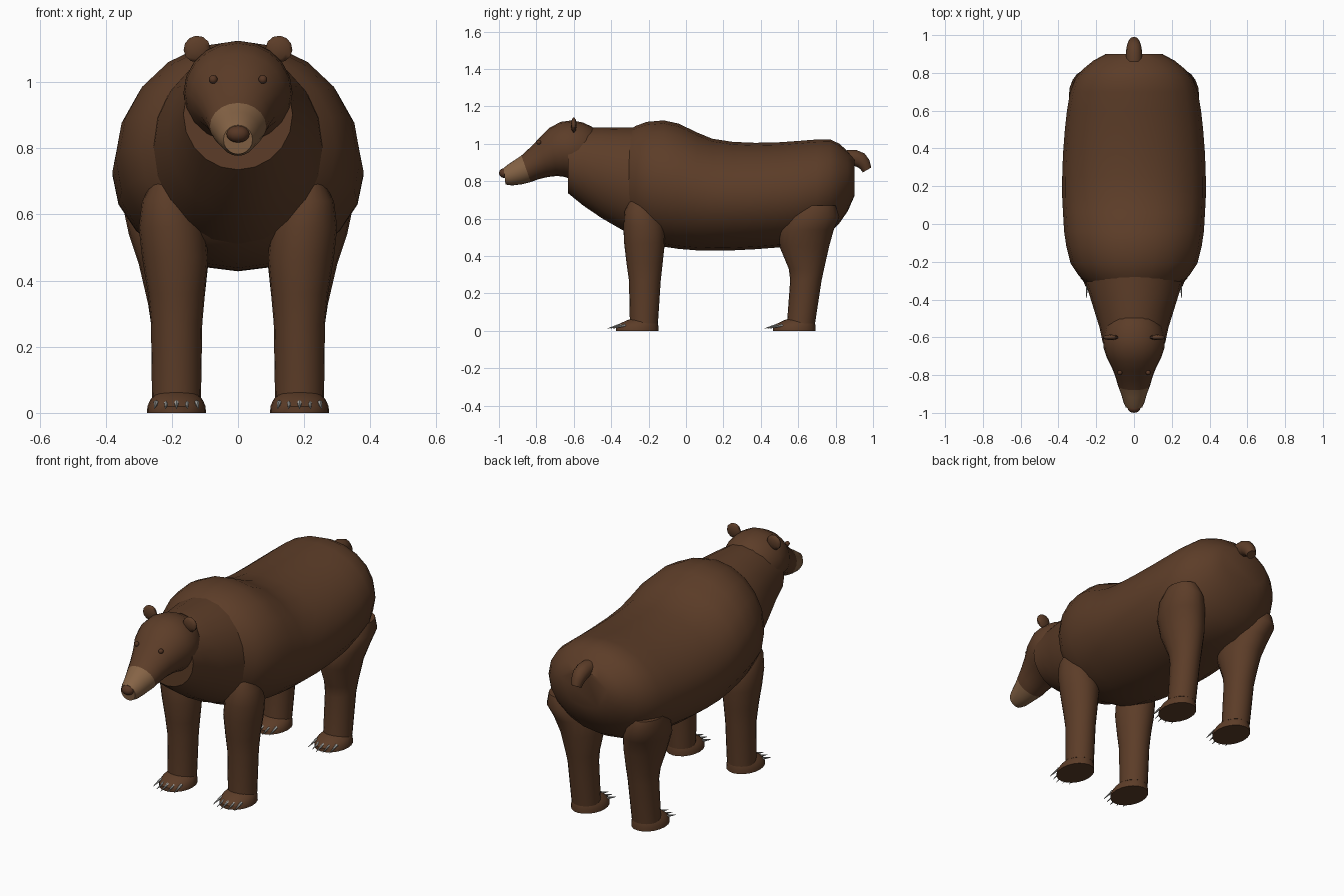
import bpy, bmesh, math
from mathutils import Vector, Matrix

cube = bpy.data.objects.get("Cube")
if cube:
    bpy.data.objects.remove(cube, do_unlink=True)


def material(name, rgb):
    m = bpy.data.materials.new(name)
    m.use_nodes = True
    m.diffuse_color = (*rgb, 1)
    m.node_tree.nodes["Principled BSDF"].inputs["Base Color"].default_value = (*rgb, 1)
    return m


BROWN = material("brown fur", (0.107, 0.046, 0.021))
TAN = material("tan muzzle", (0.235, 0.125, 0.06))
DARK = material("nose and eye brown", (0.095, 0.038, 0.018))
CLAW = material("grey claw", (0.4, 0.4, 0.38))


def finish(name, bm, mats, angle=40):
    bmesh.ops.recalc_face_normals(bm, faces=bm.faces)
    mesh = bpy.data.meshes.new(name)
    bm.to_mesh(mesh)
    bm.free()
    for m in mats:
        mesh.materials.append(m)
    ob = bpy.data.objects.new(name, mesh)
    bpy.context.collection.objects.link(ob)
    bpy.ops.object.select_all(action='DESELECT')
    ob.select_set(True)
    bpy.context.view_layer.objects.active = ob
    bpy.ops.object.shade_smooth_by_angle(angle=math.radians(angle))
    return ob


def loft(name, rings, sides=20, mats=(BROWN,), split=None):
    """Skin elliptical rings given as (centre, half axis u, half axis v)."""
    bm = bmesh.new()
    loops = []
    for c, u, v in rings:
        turn = [2 * math.pi * i / sides for i in range(sides)]
        loops.append([bm.verts.new(c + u * math.cos(a) + v * math.sin(a)) for a in turn])
    for k, (a, b) in enumerate(zip(loops, loops[1:])):
        for i in range(sides):
            j = (i + 1) % sides
            f = bm.faces.new((a[i], a[j], b[j], b[i]))
            f.material_index = int(split is not None and k >= split)
    bm.faces.new(loops[0])
    bm.faces.new(loops[-1]).material_index = int(split is not None)
    return finish(name, bm, mats)


def spine(rows):
    """Rings from (top y, top z, bottom y, bottom z, half width)."""
    out = []
    for ty, tz, by, bz, w in rows:
        t, b = Vector((0, ty, tz)), Vector((0, by, bz))
        out.append(((t + b) / 2, Vector((w, 0, 0)), (t - b) / 2))
    return out


def limb(rows, side):
    """Rings from (z, front y, back y, inner x, outer x)."""
    return [(Vector((side * (xi + xo) / 2, (yf + yb) / 2, z)),
             Vector(((xo - xi) / 2, 0, 0)), Vector((0, (yb - yf) / 2, 0)))
            for z, yf, yb, xi, xo in rows]


def ball(name, loc, scale, mat, u=12, v=8, tilt=0):
    bm = bmesh.new()
    bmesh.ops.create_uvsphere(bm, u_segments=u, v_segments=v, radius=1)
    bm.transform(Matrix.Translation(loc) @ Matrix.Rotation(tilt, 4, 'Y')
                 @ Matrix.Diagonal((*scale, 1)))
    return finish(name, bm, [mat], 60)


# Torso with shoulder hump and blunt rump
loft("body", spine([(y, t, y, b, w) for y, t, b, w in (
    (-.31, 1.07, .55, .25), (-.27, 1.095, .51, .295), (-.21, 1.117, .475, .335),
    (-.12, 1.125, .45, .358), (-.04, 1.108, .438, .37), (.06, 1.06, .43, .376),
    (.14, 1.027, .428, .38), (.25, 1.01, .43, .38), (.37, 1.005, .436, .376),
    (.5, 1.008, .446, .366), (.6, 1.015, .458, .355), (.7, 1.023, .483, .338),
    (.77, 1.024, .525, .31), (.82, 1.0, .575, .27), (.865, .96, .64, .215),
    (.9, .92, .72, .15))]))

# Tapering neck, open step behind the jaw
loft("neck", spine([(-.24, 1.088, -.24, .5, .265), (-.325, 1.088, -.325, .53, .252),
                    (-.45, 1.088, -.45, .602, .213), (-.55, 1.085, -.55, .67, .182),
                    (-.63, 1.07, -.63, .735, .165)]))

# Head with tan muzzle
loft("head", spine([
    (-.46, 1.04, -.46, .88, .09), (-.5, 1.09, -.5, .85, .125),
    (-.55, 1.113, -.55, .825, .152), (-.61, 1.125, -.61, .81, .165),
    (-.67, 1.117, -.65, .823, .16), (-.73, 1.085, -.69, .828, .143),
    (-.78, 1.035, -.74, .822, .117), (-.83, .983, -.79, .81, .098),
    (-.88, .937, -.83, .795, .085), (-.92, .91, -.88, .783, .068),
    (-.955, .887, -.93, .777, .056), (-.975, .87, -.965, .782, .044)]),
    mats=(BROWN, TAN), split=8)
ball("nose", (0, -.972, .843), (.035, .028, .026), DARK)

# Curved stub tail
tail = [(.86, .925, .043, .042), (.9, .925, .043, .043), (.935, .912, .04, .041),
        (.956, .889, .034, .034), (.968, .86, .026, .026)]
rings = []
for i, (y, z, w, h) in enumerate(tail):
    lean = math.radians(15 * i)
    rings.append((Vector((0, y, z)), Vector((w, 0, 0)),
                  Vector((0, math.sin(lean), math.cos(lean))) * h))
loft("tail", rings, 12)

FRONT_LEG = [(.04, -.3, -.15, .112, .26), (.27, -.305, -.135, .108, .263),
             (.36, -.318, -.125, .1, .272), (.47, -.331, -.113, .09, .29),
             (.56, -.335, -.115, .1, .3), (.64, -.328, -.15, .13, .29),
             (.7, -.3, -.19, .16, .26)]
HIND_LEG = [(.04, .54, .69, .112, .26), (.27, .557, .725, .108, .263),
            (.33, .55, .738, .103, .272), (.45, .5, .765, .09, .3),
            (.54, .5, .79, .1, .33), (.61, .54, .82, .14, .345),
            (.67, .6, .8, .18, .33)]

for side, word in ((1, "left"), (-1, "right")):
    # Ears and eyes
    ball(f"{word}_ear", (side * .124, -.6, 1.1), (.043, .015, .04), BROWN, 10, 6, side * .6)
    ball(f"{word}_eye", (side * .075, -.787, 1.008), (.013, .013, .013), DARK)
    for place, rows, heel in (("front", FRONT_LEG, -.15), ("hind", HIND_LEG, .69)):
        loft(f"{word}_{place}_leg", limb(rows, side))

        # Flat-soled paw sloping down to the toes
        loft(f"{word}_{place}_paw", limb([
            (0, heel - .225, heel + .003, .097, .275), (.02, heel - .225, heel + .003, .098, .274),
            (.04, heel - .2, heel, .107, .265), (.057, heel - .165, heel - .004, .122, .25),
            (.068, heel - .13, heel - .02, .145, .23)], side))

        # Five claws in a fan
        bm = bmesh.new()
        for k in range(-2, 3):
            root = Vector((side * .186 + k * .031, heel - .205 + .014 * abs(k), .03))
            tip = root + Vector((k * .002, -.06, -.016))
            aim = (tip - root).to_track_quat('Z', 'Y').to_matrix().to_4x4()
            bmesh.ops.create_cone(bm, cap_ends=True, segments=6, radius1=.008, radius2=.001,
                                  depth=.07, matrix=Matrix.Translation((root + tip) / 2) @ aim)
        finish(f"{word}_{place}_claws", bm, [CLAW])
